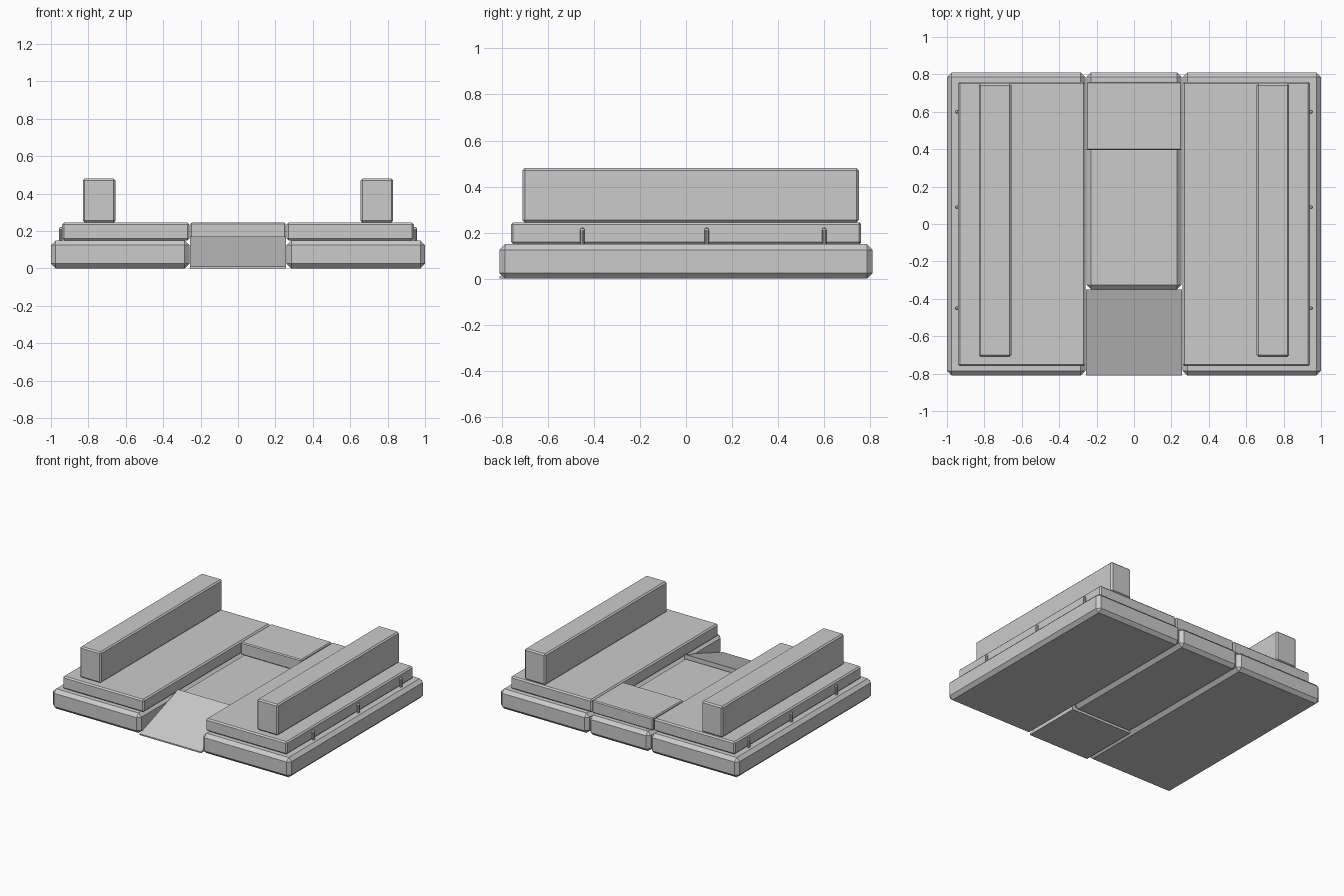
import bpy, bmesh
from mathutils import Vector

if "Cube" in bpy.data.objects:
    bpy.data.objects.remove(bpy.data.objects["Cube"])


def finish(name, bm):
    bmesh.ops.recalc_face_normals(bm, faces=bm.faces)
    mesh = bpy.data.meshes.new(name)
    bm.to_mesh(mesh)
    bm.free()
    ob = bpy.data.objects.new(name, mesh)
    bpy.context.collection.objects.link(ob)
    return ob


def box(name, lo, hi, bevel):
    """Chamfered box between two corners."""
    bm = bmesh.new()
    bmesh.ops.create_cube(bm, size=1)
    lo, hi = Vector(lo), Vector(hi)
    for v in bm.verts:
        v.co = (lo + hi) / 2 + v.co * (hi - lo)
    bmesh.ops.bevel(bm, geom=bm.edges[:], offset=bevel, segments=1,
                    affect='EDGES', profile=0.5)
    return finish(name, bm)


def pin(name, x, y):
    """Small upright peg with a rounded top."""
    profile = [(0.0, 0.145), (0.01, 0.145), (0.01, 0.212),
               (0.007, 0.219), (0.0, 0.222)]
    bm = bmesh.new()
    vs = [bm.verts.new((r, 0, z)) for r, z in profile]
    es = [bm.edges.new(p) for p in zip(vs, vs[1:])]
    bmesh.ops.spin(bm, geom=vs + es, cent=(0, 0, 0), axis=(0, 0, 1),
                   angle=6.2831853, steps=10, use_duplicate=False)
    bmesh.ops.remove_doubles(bm, verts=bm.verts, dist=1e-4)
    bmesh.ops.translate(bm, verts=bm.verts, vec=(x, y, 0))
    return finish(name, bm)


# Mirrored side platforms, decks, rails and pins
for side, s in (("left", -1), ("right", 1)):
    def side_box(part, x0, x1, y0, y1, z0, z1, bevel):
        a, b = sorted((s * x0, s * x1))
        box(f"{side}_{part}", (a, y0, z0), (b, y1, z1), bevel)

    side_box("base", 0.26, 1.0, -0.81, 0.81, 0.0, 0.15, 0.025)
    side_box("deck", 0.26, 0.94, -0.76, 0.76, 0.15, 0.245, 0.01)
    side_box("rail", 0.655, 0.83, -0.71, 0.75, 0.245, 0.48, 0.01)
    for i, y in enumerate((-0.45, 0.09, 0.60)):
        pin(f"{side}_pin_{i + 1}", s * 0.947, y)

# Centre platform and raised back deck
box("centre_base", (-0.255, -0.35, 0.0), (0.255, 0.81, 0.15), 0.025)
box("centre_back_deck", (-0.255, 0.395, 0.15), (0.255, 0.76, 0.245), 0.007)

# Entry ramp wedge
bm = bmesh.new()
side_profile = [(-0.81, 0.0), (-0.35, 0.0), (-0.35, 0.17), (-0.81, 0.01)]
face = bm.faces.new([bm.verts.new((-0.257, y, z)) for y, z in side_profile])
ext = bmesh.ops.extrude_face_region(bm, geom=[face])
bmesh.ops.translate(bm, vec=(0.514, 0, 0), verts=[
    g for g in ext["geom"] if isinstance(g, bmesh.types.BMVert)])
if len(bm.faces) < 6:
    bm.faces.new([v for v in face.verts])
finish("ramp", bm)
